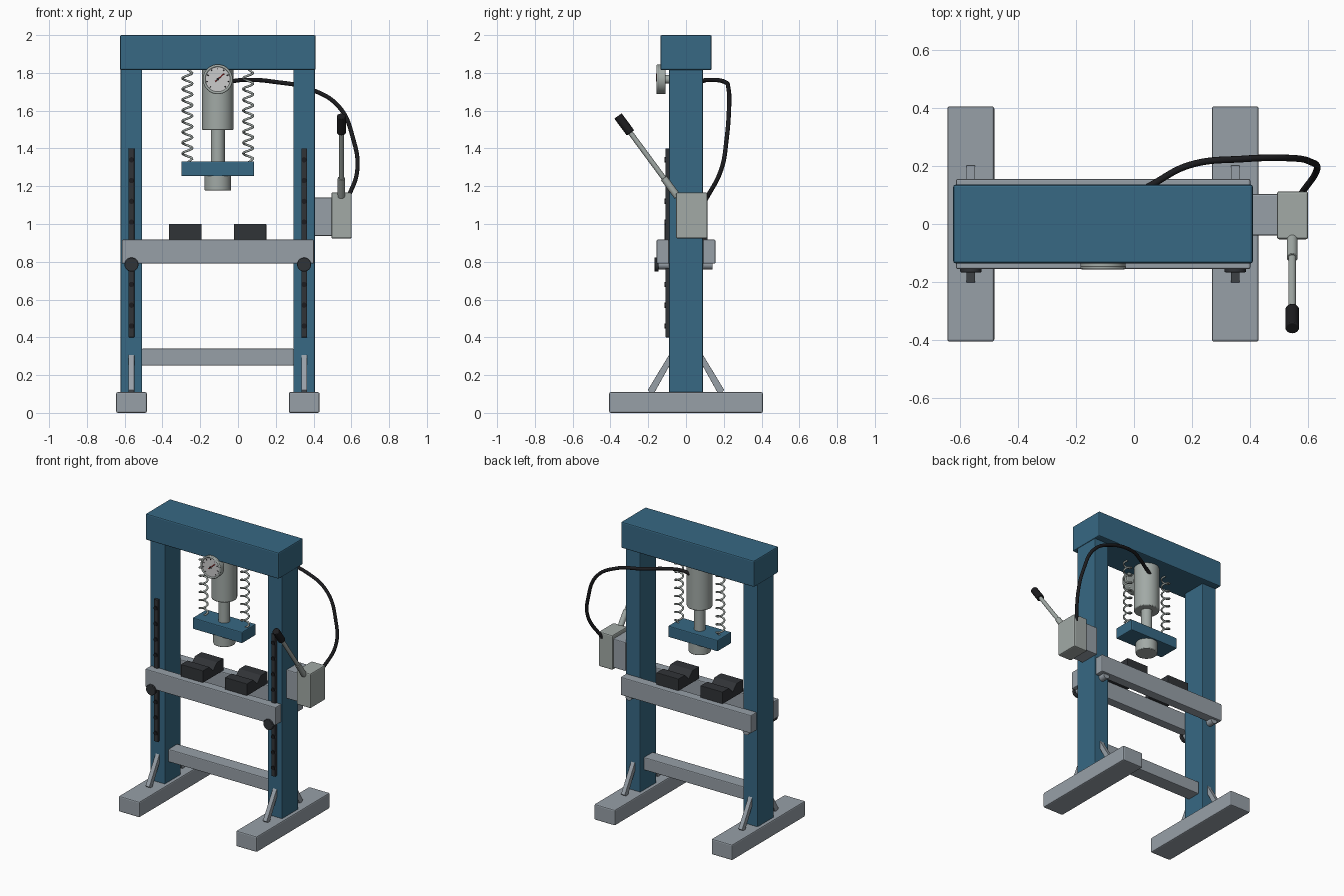
import bpy, bmesh
from math import pi, sin, cos
from mathutils import Vector, Matrix

if "Cube" in bpy.data.objects:
    bpy.data.objects.remove(bpy.data.objects["Cube"])


def material(name, rgb):
    m = bpy.data.materials.new(name)
    m.diffuse_color = (*rgb, 1)
    m.use_nodes = True
    m.node_tree.nodes["Principled BSDF"].inputs["Base Color"].default_value = m.diffuse_color
    return m


BLUE = material("blue_paint", (0.038, 0.14, 0.23))
STEEL = material("frame_grey", (0.31, 0.35, 0.39))
LIGHT = material("light_metal", (0.36, 0.40, 0.38))
DARK = material("black_rubber", (0.012, 0.012, 0.014))
IRON = material("dark_iron", (0.03, 0.033, 0.038))
FACE = material("dial_white", (0.62, 0.64, 0.62))
RED = material("needle_red", (0.5, 0.03, 0.03))


def finish(bm, name, mat, bevel=0.0, smooth=False):
    bmesh.ops.recalc_face_normals(bm, faces=bm.faces)
    me = bpy.data.meshes.new(name)
    bm.to_mesh(me)
    bm.free()
    ob = bpy.data.objects.new(name, me)
    bpy.context.collection.objects.link(ob)
    me.materials.append(mat)
    if bevel:
        b = ob.modifiers.new("bevel", "BEVEL")
        b.width, b.segments, b.limit_method = bevel, 2, "ANGLE"
    if smooth:
        bpy.ops.object.select_all(action="DESELECT")
        ob.select_set(True)
        bpy.context.view_layer.objects.active = ob
        bpy.ops.object.shade_smooth_by_angle(angle=0.6)
    return ob


def box(name, x, y, z, mat, bevel=0.006):
    bm = bmesh.new()
    size = [b - a for a, b in (x, y, z)]
    mid = [(a + b) / 2 for a, b in (x, y, z)]
    bmesh.ops.create_cube(bm, size=1, matrix=Matrix.Translation(mid) @ Matrix.Diagonal((*size, 1)))
    return finish(bm, name, mat, bevel)


def rod(name, a, b, r, mat, bevel=0.0, sides=32):
    a, b = Vector(a), Vector(b)
    bm = bmesh.new()
    m = Matrix.Translation((a + b) / 2) @ (b - a).to_track_quat("Z", "Y").to_matrix().to_4x4()
    bmesh.ops.create_cone(bm, cap_ends=True, segments=sides, radius1=r, radius2=r,
                          depth=(b - a).length, matrix=m)
    return finish(bm, name, mat, bevel, True)


def prism(name, yz, x0, x1, mat, bevel=0.0):
    """Extrude a y-z outline along x."""
    bm = bmesh.new()
    f = bm.faces.new([bm.verts.new((x0, y, z)) for y, z in yz])
    ext = bmesh.ops.extrude_face_region(bm, geom=[f])["geom"]
    bmesh.ops.translate(bm, vec=(x1 - x0, 0, 0), verts=[v for v in ext if isinstance(v, bmesh.types.BMVert)])
    return finish(bm, name, mat, bevel)


def tube(name, pts, r, mat, kind="POLY", res=6):
    cu = bpy.data.curves.new(name, "CURVE")
    cu.dimensions = "3D"
    cu.bevel_depth, cu.bevel_resolution, cu.resolution_u = r, 3, res
    cu.use_fill_caps = True
    sp = cu.splines.new(kind)
    if kind == "BEZIER":
        sp.bezier_points.add(len(pts) - 1)
        for bp, p in zip(sp.bezier_points, pts):
            bp.co = p
            bp.handle_left_type = bp.handle_right_type = "AUTO"
    else:
        sp.points.add(len(pts) - 1)
        for q, p in zip(sp.points, pts):
            q.co = (*p, 1)
        sp.use_smooth = True
    ob = bpy.data.objects.new(name, cu)
    bpy.context.collection.objects.link(ob)
    cu.materials.append(mat)
    return ob


CX = -0.107          # press axis
HALF = 0.457         # column offset from the axis

# Frame: two mirrored sides
for s, side in ((-1, "left"), (1, "right")):
    x = CX + s * HALF
    box(f"{side}_column", (x - 0.057, x + 0.057), (-0.09, 0.09), (0.105, 1.82), BLUE)
    box(f"{side}_foot", (x - 0.081, x + 0.081), (-0.407, 0.407), (0, 0.11), STEEL, 0.008)
    for t, end in ((-1, "front"), (1, "back")):
        prism(f"{side}_{end}_brace", [(t * 0.085, 0.315), (t * 0.085, 0.255), (t * 0.167, 0.107),
                                     (t * 0.185, 0.105), (t * 0.203, 0.12)], x - 0.015, x + 0.015, STEEL, 0.002)
    # Height rack with hole studs
    box(f"{side}_height_rack", (x - 0.015, x + 0.015), (-0.108, -0.085), (0.4, 1.4), IRON, 0.002)
    for i in range(9):
        z = 0.46 + i * 0.11
        rod(f"{side}_rack_stud_{i}", (x, -0.1, z), (x, -0.115, z), 0.014, DARK, sides=16)
    # Bed locking pin
    rod(f"{side}_bed_pin", (x, -0.155, 0.785), (x, 0.14, 0.785), 0.025, STEEL)
    rod(f"{side}_bed_pin_head", (x, -0.167, 0.785), (x, -0.145, 0.785), 0.037, IRON, 0.003)

box("top_beam", (-0.625, 0.411), (-0.136, 0.136), (1.815, 2.0), BLUE, 0.008)
box("lower_crossbar", (-0.51, 0.295), (-0.05, 0.05), (0.25, 0.34), STEEL)

# Work bed and grooved blocks
box("bed_front_bar", (-0.615, 0.402), (-0.156, -0.09), (0.79, 0.917), STEEL)
box("bed_back_bar", (-0.615, 0.402), (0.09, 0.156), (0.79, 0.917), STEEL)
for name, x in (("left", -0.279), ("right", 0.064)):
    prism(f"{name}_support_block", [(-0.115, 0.915), (0.115, 0.915), (0.115, 1.0), (0.042, 1.0),
                                   (0, 0.958), (-0.042, 1.0), (-0.115, 1.0)], x - 0.086, x + 0.086, IRON, 0.003)

# Ram
rod("cylinder", (CX, 0, 1.497), (CX, 0, 1.82), 0.083, LIGHT, 0.006, 48)
rod("piston_rod", (CX, 0, 1.32), (CX, 0, 1.51), 0.037, LIGHT)
box("ram_plate", (-0.30, 0.086), (-0.078, 0.078), (1.253, 1.332), BLUE)
rod("ram_tip", (CX, 0, 1.178), (CX, 0, 1.26), 0.071, LIGHT, 0.004, 48)

# Return springs with straight hook ends
for s, side in ((-1, "left"), (1, "right")):
    x, n = CX + s * 0.161, 8
    pts = [(x, 0, 1.325)]
    pts += [(x + 0.026 * cos(2 * pi * i / 20), 0.026 * sin(2 * pi * i / 20), 1.345 + 0.455 * i / (20 * n))
            for i in range(20 * n + 1)]
    pts.append((x, 0, 1.82))
    tube(f"{side}_return_spring", pts, 0.006, LIGHT)

# Pressure gauge
GZ = 1.766
rod("gauge_stem", (CX, -0.06, GZ), (CX, -0.115, GZ), 0.022, LIGHT)
rod("gauge_body", (CX, -0.108, GZ), (CX, -0.15, GZ), 0.078, LIGHT, 0.005, 48)
rod("gauge_dial", (CX, -0.14, GZ), (CX, -0.152, GZ), 0.066, FACE, 0, 48)
ring = [(CX + 0.072 * cos(2 * pi * i / 48), -0.15, GZ + 0.072 * sin(2 * pi * i / 48)) for i in range(48)]
tube("gauge_rim", ring, 0.007, LIGHT).data.splines[0].use_cyclic_u = True
for i in range(9):
    a = -pi / 4 + i * 1.5 * pi / 8
    p, q = [(CX + r * cos(a), -0.153, GZ + r * sin(a)) for r in (0.052, 0.061)]
    rod(f"gauge_tick_{i}", p, q, 0.0022, DARK, sides=6)
rod("gauge_needle", (CX - 0.014, -0.155, GZ - 0.012), (CX + 0.034, -0.155, GZ + 0.03), 0.003, RED, sides=8)
rod("gauge_hub", (CX, -0.15, GZ), (CX, -0.158, GZ), 0.007, DARK, sides=16)

# Hand pump
box("pump_bracket", (0.40, 0.50), (-0.04, 0.103), (0.937, 1.14), STEEL)
box("pump_body", (0.494, 0.602), (-0.053, 0.113), (0.923, 1.167), LIGHT, 0.008)
HX = 0.547
base, tip = Vector((HX, -0.045, 1.145)), Vector((HX, -0.36, 1.572))
rod("handle_socket", base, base.lerp(tip, 0.23), 0.019, LIGHT, 0.002)
rod("pump_handle", base, base.lerp(tip, 0.9), 0.0135, LIGHT)
rod("handle_grip", base.lerp(tip, 0.79), tip, 0.024, DARK, 0.004)

# Hydraulic hose
tube("hose", [(CX, 0.06, 1.725), (-0.03, 0.085, 1.755), (0.06, 0.135, 1.763), (0.19, 0.203, 1.753), (0.38, 0.225, 1.715),
              (0.535, 0.228, 1.62), (0.61, 0.215, 1.45), (0.632, 0.187, 1.29), (0.575, 0.10, 1.12)],
     0.0115, DARK, "BEZIER", 10)
